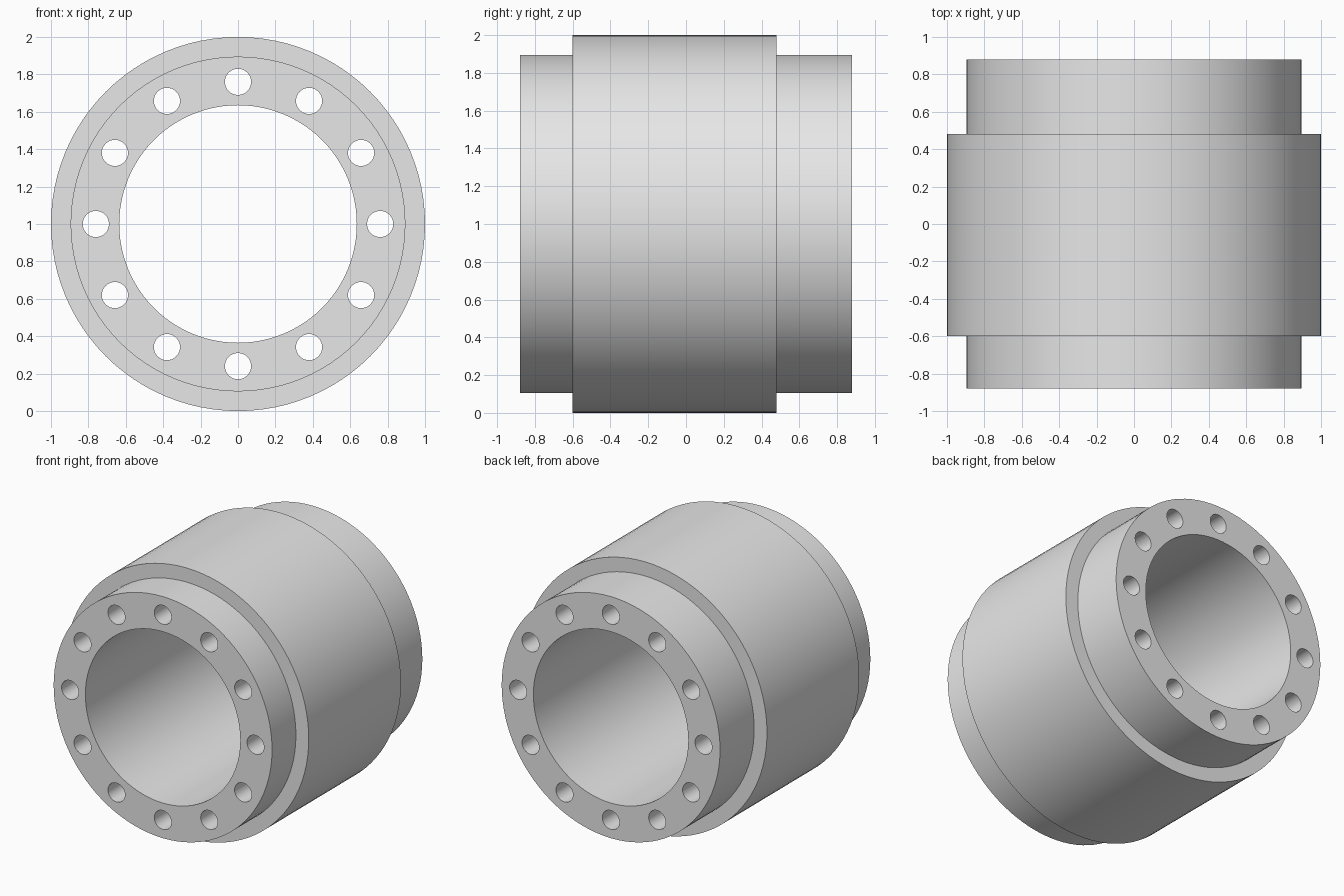
import bpy
import bmesh
import math
from mathutils import Matrix, Vector

if "Cube" in bpy.data.objects:
    bpy.data.objects.remove(bpy.data.objects["Cube"], do_unlink=True)

CENTRE = Vector((0, 0, 1))
HALF = 0.88
BORE, RIM, COLLAR = 0.635, 0.895, 1.0
COLLAR_FRONT, COLLAR_BACK = -0.6, 0.48
HOLES, HOLE_CIRCLE, HOLE_RADIUS = 12, 0.76, 0.07
SEGMENTS = 96

# Material
grey = bpy.data.materials.new("plain_grey")
grey.use_nodes = True
colour = (0.8, 0.8, 0.8, 1)
grey.diffuse_color = colour
grey.node_tree.nodes["Principled BSDF"].inputs["Base Color"].default_value = colour


def add_object(name, bm):
    bmesh.ops.recalc_face_normals(bm, faces=bm.faces)
    mesh = bpy.data.meshes.new(name)
    bm.to_mesh(mesh)
    bm.free()
    obj = bpy.data.objects.new(name, mesh)
    obj.data.materials.append(grey)
    bpy.context.collection.objects.link(obj)
    return obj


# Stepped sleeve: a closed (radius, y) profile turned about the y axis
profile = [
    (BORE, -HALF), (RIM, -HALF), (RIM, COLLAR_FRONT), (COLLAR, COLLAR_FRONT),
    (COLLAR, COLLAR_BACK), (RIM, COLLAR_BACK), (RIM, HALF), (BORE, HALF),
]
bm = bmesh.new()
verts = [bm.verts.new(CENTRE + Vector((r, y, 0))) for r, y in profile]
edges = [bm.edges.new((a, b)) for a, b in zip(verts, verts[1:] + verts[:1])]
bmesh.ops.spin(bm, geom=verts + edges, cent=CENTRE, axis=(0, 1, 0),
               angle=math.tau, steps=SEGMENTS, use_merge=True)
bmesh.ops.remove_doubles(bm, verts=bm.verts, dist=1e-5)
sleeve = add_object("flanged_sleeve", bm)

# Ring of bolt holes running the full length
bm = bmesh.new()
for i in range(HOLES):
    a = math.tau * i / HOLES
    spot = CENTRE + Vector((math.cos(a), 0, math.sin(a))) * HOLE_CIRCLE
    bmesh.ops.create_cone(
        bm, cap_ends=True, segments=32, radius1=HOLE_RADIUS,
        radius2=HOLE_RADIUS, depth=HALF * 2.4,
        matrix=Matrix.Translation(spot) @ Matrix.Rotation(math.pi / 2, 4, "X"))
cutter = add_object("bolt_hole_cutter", bm)
cutter.hide_render = True

# Cut the holes, then drop the cutter
cut = sleeve.modifiers.new("bolt_holes", "BOOLEAN")
cut.operation = "DIFFERENCE"
cut.solver = "EXACT"
cut.object = cutter
bpy.ops.object.select_all(action="DESELECT")
sleeve.select_set(True)
bpy.context.view_layer.objects.active = sleeve
bpy.ops.object.modifier_apply(modifier=cut.name)
bpy.data.objects.remove(cutter, do_unlink=True)

# Smooth walls with crisp rims
bpy.ops.object.shade_smooth_by_angle(angle=math.radians(30))
